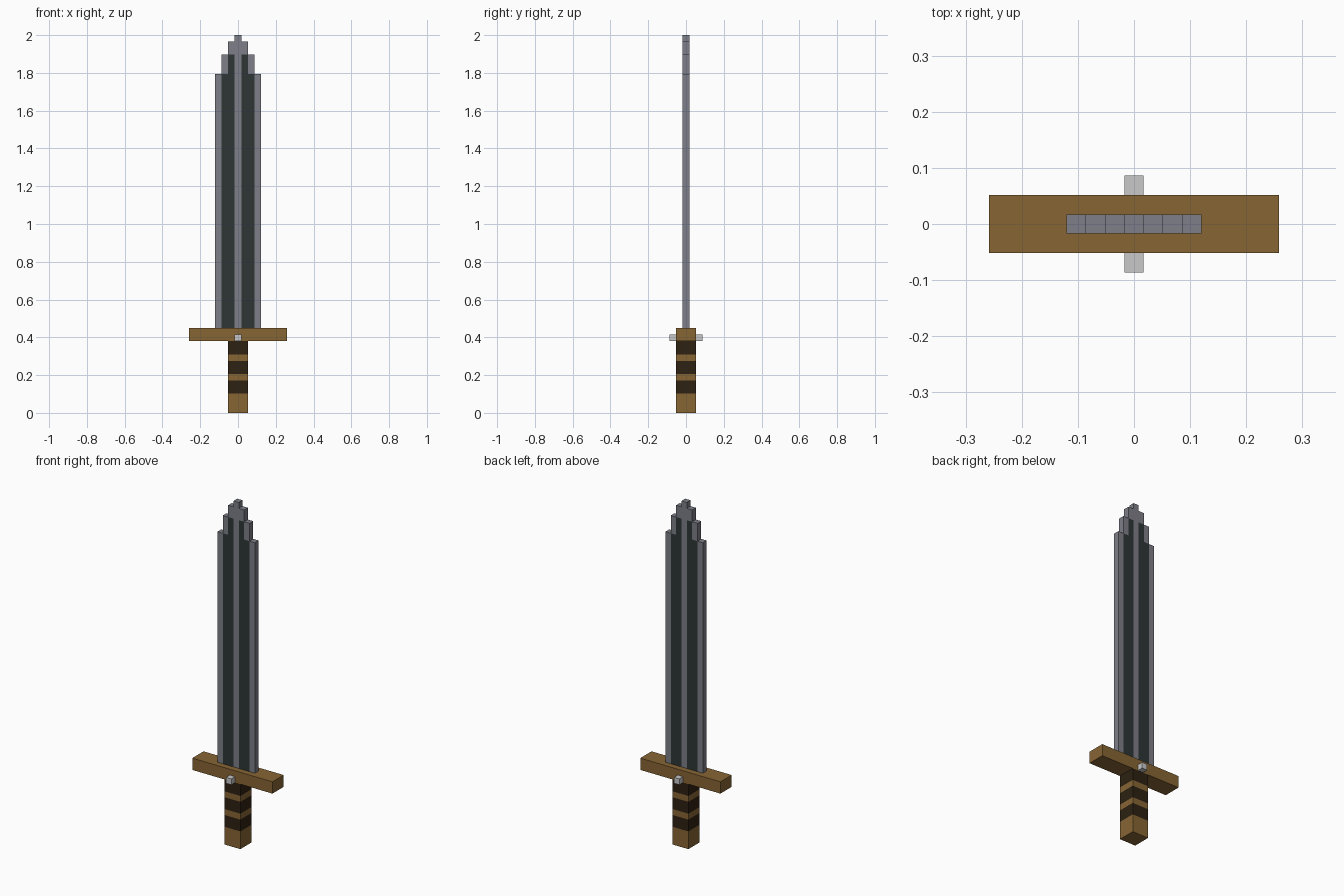
import bpy
import bmesh
from mathutils import Vector

cube = bpy.data.objects.get("Cube")
if cube:
    bpy.data.objects.remove(cube, do_unlink=True)

U = 2 / 58  # size of one block


def material(name, rgb):
    linear = [(c / 255 / 12.92) if c < 11 else ((c / 255 + 0.055) / 1.055) ** 2.4 for c in rgb]
    mat = bpy.data.materials.new(name)
    mat.use_nodes = True
    mat.diffuse_color = (*linear, 1)
    mat.node_tree.nodes["Principled BSDF"].inputs["Base Color"].default_value = (*linear, 1)
    return mat


steel = material("steel grey", (126, 127, 136))
dark_steel = material("dark steel", (46, 54, 54))
wood = material("brown wood", (135, 101, 52))
dark_wood = material("dark wrap", (45, 33, 18))
silver = material("pale silver", (200, 200, 200))


def slab(name, columns, levels, depth, mats, rule=lambda x, z: 0, y=0):
    """Extrude a stepped front outline; columns are (left, right, top) in blocks."""
    bm = bmesh.new()
    for left, right, top in columns:
        for low, high in zip(levels, levels[1:]):
            if high <= top:
                corners = ((left, low), (right, low), (right, high), (left, high))
                bm.faces.new([bm.verts.new((cx * U, (y - depth / 2) * U, cz * U))
                              for cx, cz in corners])
    bmesh.ops.remove_doubles(bm, verts=bm.verts, dist=U / 100)
    front = list(bm.faces)
    out = bmesh.ops.extrude_face_region(bm, geom=front, use_keep_orig=True)
    moved = [v for v in out["geom"] if isinstance(v, bmesh.types.BMVert)]
    bmesh.ops.translate(bm, verts=moved, vec=Vector((0, depth * U, 0)))
    bmesh.ops.recalc_face_normals(bm, faces=bm.faces)
    for face in bm.faces:
        c = face.calc_center_median() / U
        face.material_index = rule(c.x, c.z)
    mesh = bpy.data.meshes.new(name)
    bm.to_mesh(mesh)
    bm.free()
    for mat in mats:
        mesh.materials.append(mat)
    obj = bpy.data.objects.new(name, mesh)
    bpy.context.collection.objects.link(obj)
    return obj


# Blade: stepped tip with two dark grooves on each side of the spine
tops = {0: 58, 1: 57, 2: 55, 3: 52}
groove_tops = {1: 55, 2: 52}
slab("blade", [(i - 0.5, i + 0.5, tops[abs(i)]) for i in range(-3, 4)],
     [13, 52, 55, 57, 58], 1, [steel, dark_steel],
     lambda x, z: int(z < groove_tops.get(round(abs(x)), 0)
                      and abs(abs(x) - round(abs(x))) < 0.1))

# Crossguard
slab("crossguard", [(-7.5, 7.5, 13)], [11, 13], 3, [wood])

# Studs on the front and back of the crossguard
for label, side in (("front", -1), ("back", 1)):
    slab(label + "_stud", [(-0.5, 0.5, 12)], [11, 12], 1, [silver], y=2 * side)

# Grip with dark wrapped bands
bands = ((3, 5), (6, 8), (9, 11))
slab("grip", [(-1.5, 1.5, 11)], [0, 3, 5, 6, 8, 9, 11], 3, [wood, dark_wood],
     lambda x, z: int(any(low < z < high for low, high in bands)))
